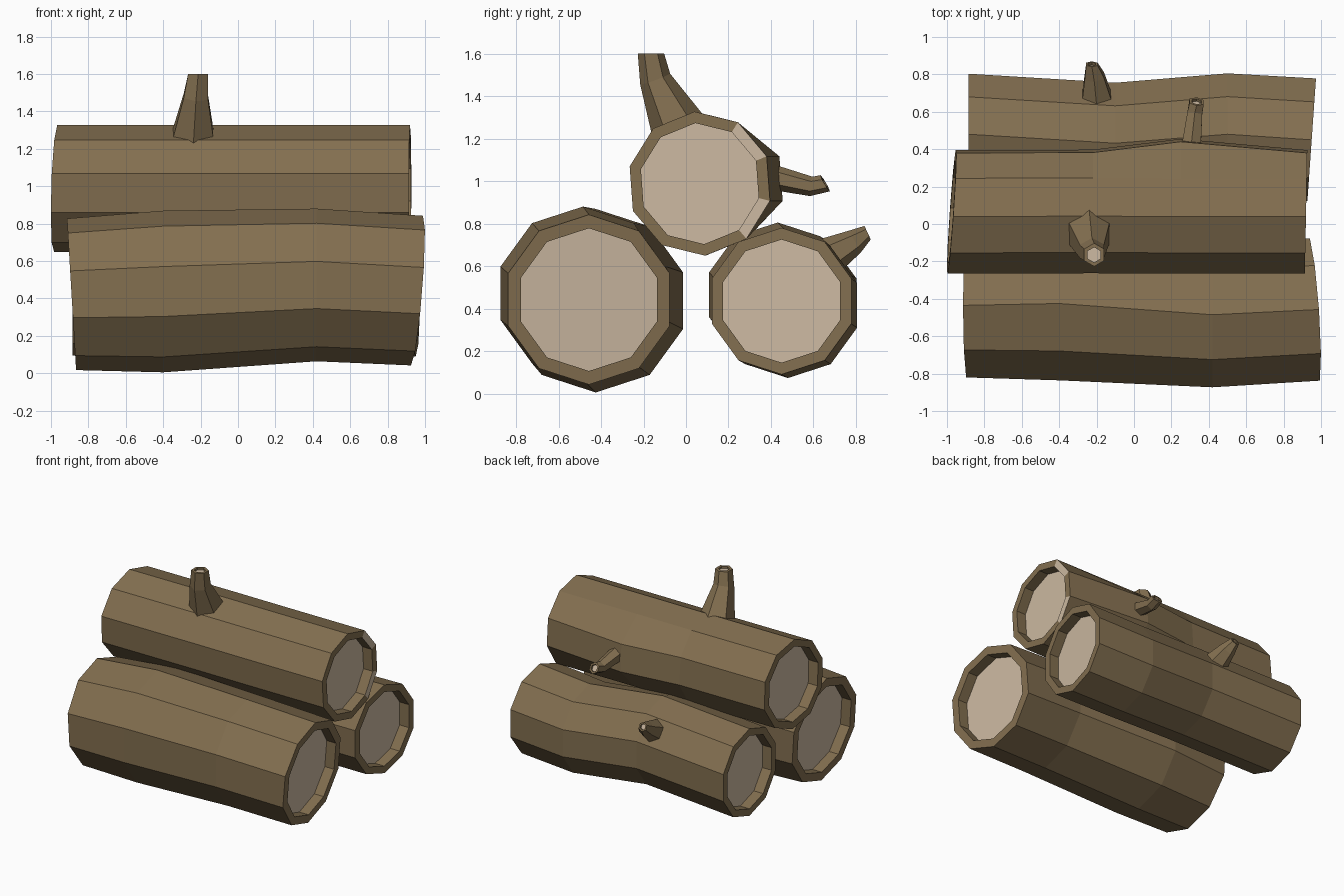
import bpy, bmesh
from math import sin, cos, radians, pi
from mathutils import Vector

if "Cube" in bpy.data.objects:
    bpy.data.objects.remove(bpy.data.objects["Cube"])


def material(name, rgb):
    m = bpy.data.materials.new(name)
    m.diffuse_color = (*rgb, 1)
    m.use_nodes = True
    m.node_tree.nodes["Principled BSDF"].inputs["Base Color"].default_value = m.diffuse_color
    return m


BARK = material("bark", (0.227, 0.159, 0.080))
WOOD = material("cut_wood", (0.61, 0.49, 0.36))


def skin(bm, a, b, mat=0):
    """Quads between two vertex rings."""
    n = len(a)
    faces = [bm.faces.new((a[i], a[(i + 1) % n], b[(i + 1) % n], b[i])) for i in range(n)]
    for f in faces:
        f.material_index = mat
    return faces


def hollow_end(bm, ring, inset, depth, inward):
    """Bark rim, short recess wall and pale cut face. Returns the rim faces."""
    c = sum((v.co for v in ring), Vector()) / len(ring)
    lip = [bm.verts.new(c + (v.co - c) * inset) for v in ring]
    floor = [bm.verts.new(v.co + inward * depth) for v in lip]
    rim = skin(bm, ring, lip)
    skin(bm, lip, floor)
    bm.faces.new(floor).material_index = 1
    return rim


def finish(bm, name):
    bmesh.ops.recalc_face_normals(bm, faces=bm.faces[:])
    me = bpy.data.meshes.new(name)
    bm.to_mesh(me)
    bm.free()
    me.materials.append(BARK)
    me.materials.append(WOOD)
    ob = bpy.data.objects.new(name, me)
    bpy.context.collection.objects.link(ob)
    return ob


def log(name, stations, tilt_left, tilt_right, turn=0, inset=0.84, bulge=(), pale_rim=()):
    """Ten-sided log along x. stations: (x, y, z, radius); tilts: end slant (per y, per z)."""
    bm = bmesh.new()
    rings = []
    for s, (x, y, z, r) in enumerate(stations):
        ky, kz = tilt_left if s == 0 else tilt_right if s == len(stations) - 1 else (0, 0)
        ring = []
        for k in range(10):
            a = radians(turn + 36 * k)
            dy, dz = -r * sin(a), r * cos(a)
            if (s, k) in bulge:
                dy += 0.06
            ring.append(bm.verts.new((x + ky * dy + kz * dz, y + dy, z + dz)))
        rings.append(ring)
    for a, b in zip(rings, rings[1:]):
        skin(bm, a, b)
    hollow_end(bm, rings[0], inset, 0.08, Vector((1, 0, 0)))
    rim = hollow_end(bm, rings[-1], inset, 0.08, Vector((-1, 0, 0)))
    for k in pale_rim:
        rim[k].material_index = 1
    return finish(bm, name)


def branch(name, path, tip_normal):
    """Six-sided tapering stub. path: (x, y, z, radius)."""
    bm = bmesh.new()
    pts = [Vector(p[:3]) for p in path]
    rings = []
    for i, p in enumerate(pts):
        if i == len(pts) - 1:
            t = Vector(tip_normal).normalized()
        else:
            t = (pts[i + 1] - pts[max(i - 1, 0)]).normalized()
        v = t.cross(Vector((1, 0, 0))).normalized()
        u = v.cross(t)
        r = path[i][3]
        rings.append([bm.verts.new(p + r * (u * sin(k * pi / 3) + v * cos(k * pi / 3)))
                      for k in range(6)])
    for a, b in zip(rings, rings[1:]):
        skin(bm, a, b)
    bm.faces.new(rings[0])
    hollow_end(bm, rings[-1], 0.65, 0.015, -t)
    return finish(bm, name)


# Three stacked logs
log("front_log",
    [(-0.89, -0.435, 0.422, 0.405), (-0.40, -0.425, 0.437, 0.432),
     (0.42, -0.485, 0.472, 0.408), (0.957, -0.457, 0.442, 0.40)],
    (0, -0.06), (-0.07, 0.08))
log("back_log",
    [(-0.885, 0.48, 0.435, 0.34), (-0.10, 0.432, 0.465, 0.34),
     (0.50, 0.48, 0.415, 0.342), (0.95, 0.45, 0.435, 0.345)],
    (0, 0), (0.07, 0))
log("top_log",
    [(-0.975, 0.065, 0.988, 0.34), (-0.22, 0.067, 0.988, 0.34),
     (0.25, 0.065, 0.988, 0.34), (0.92, 0.065, 0.988, 0.34)],
    (0.07, 0.03), (0.02, 0), turn=4.2,
    bulge={(2, 7), (2, 8)}, pale_rim=(6, 8))

# Broken branch stubs
branch("top_branch",
       [(-0.24, -0.04, 1.26, 0.13), (-0.225, -0.145, 1.48, 0.075), (-0.213, -0.165, 1.60, 0.062)],
       (0, 0, 1))
branch("side_branch",
       [(0.305, 0.40, 1.02, 0.06), (0.325, 0.59, 0.975, 0.046), (0.335, 0.655, 0.99, 0.044)],
       (0.1, 0.85, 0.5))
branch("back_branch",
       [(-0.20, 0.68, 0.65, 0.09), (-0.212, 0.79, 0.713, 0.06), (-0.225, 0.855, 0.757, 0.035)],
       (0, 0.9, 0.42))
